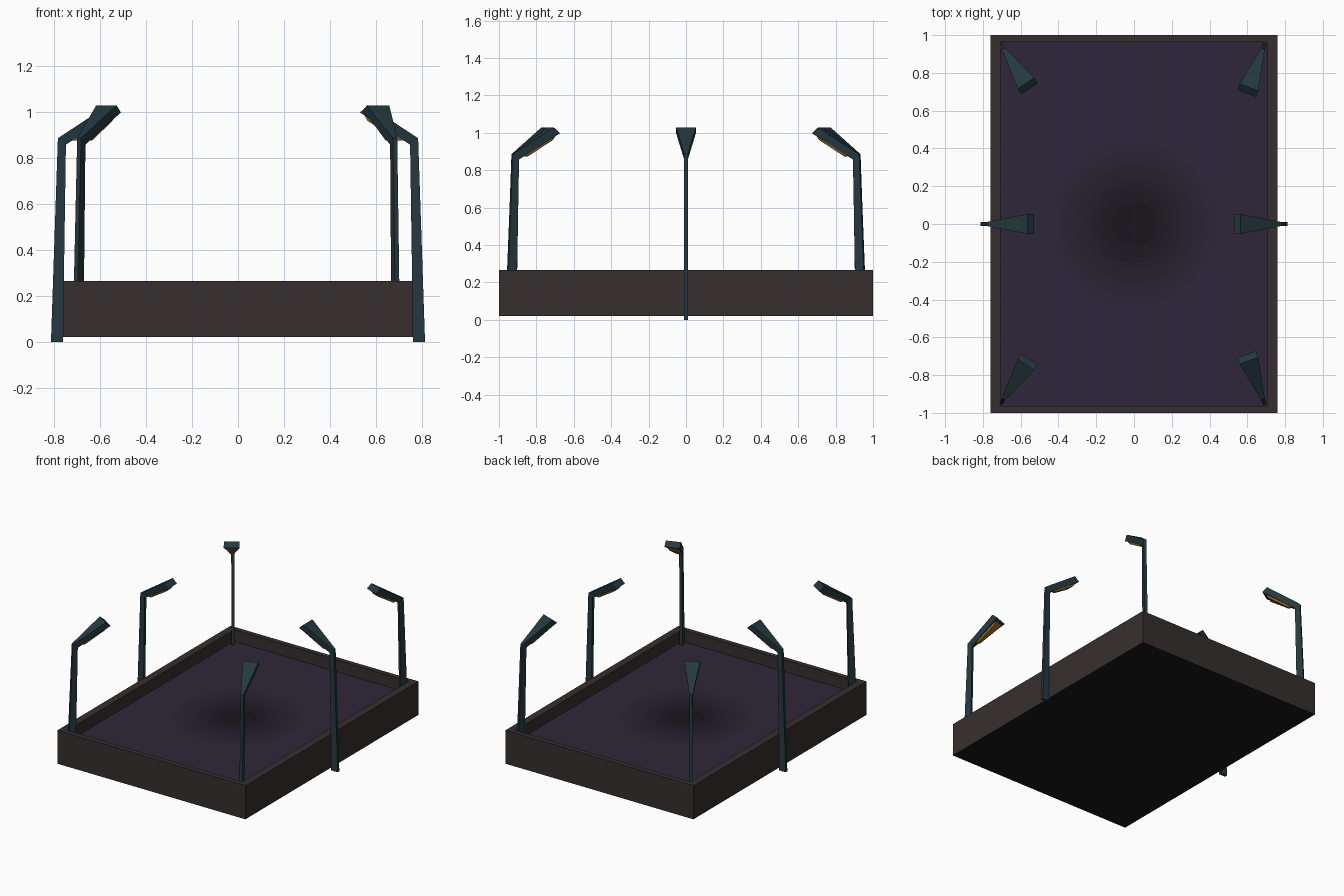
import bpy, bmesh
from math import cos, sin, pi, atan2, radians
from mathutils import Matrix

if "Cube" in bpy.data.objects:
    bpy.data.objects.remove(bpy.data.objects["Cube"])


def material(name, rgb):
    m = bpy.data.materials.new(name)
    m.diffuse_color = (*rgb, 1)
    m.use_nodes = True
    m.node_tree.nodes["Principled BSDF"].inputs["Base Color"].default_value = m.diffuse_color
    return m


def finish(name, bm, mats, matrix=Matrix(), recalc=True):
    if recalc:
        bmesh.ops.recalc_face_normals(bm, faces=bm.faces)
    me = bpy.data.meshes.new(name)
    bm.to_mesh(me)
    bm.free()
    for m in mats:
        me.materials.append(m)
    ob = bpy.data.objects.new(name, me)
    bpy.context.collection.objects.link(ob)
    ob.matrix_world = matrix
    return ob


def loft(bm, loops, start=True, end=True):
    """Skin closed point loops together and cap the chosen ends."""
    rings = [[bm.verts.new(p) for p in loop] for loop in loops]
    for a, b in zip(rings, rings[1:]):
        for i in range(len(a)):
            j = (i + 1) % len(a)
            bm.faces.new((a[i], a[j], b[j], b[i]))
    caps = []
    if start:
        caps.append(bm.faces.new(rings[0][::-1]))
    if end:
        caps.append(bm.faces.new(rings[-1]))
    return caps


brown = material("dark_brown", (0.037, 0.028, 0.028))
black = material("underside_black", (0.010, 0.009, 0.009))
teal = material("dark_teal", (0.018, 0.040, 0.050))
amber = material("amber", (0.30, 0.14, 0.02))

HX, HY = 0.76, 1.0
IX, IY, FLOOR = 0.706, 0.963, 0.18


# tray: outer wall, flat rim, inner wall, closed underside
def rect(x, y, z):
    return [(-x, -y, z), (x, -y, z), (x, y, z), (-x, y, z)]


bm = bmesh.new()
caps = loft(bm, [rect(HX, HY, 0.02), rect(HX, HY, 0.265),
                 rect(IX, IY, 0.265), rect(IX, IY, FLOOR)], end=False)
caps[0].material_index = 1
finish("tray", bm, [brown, black], recalc=False)

# floor: flat sheet, darkening in rings toward the middle
purple, dark = (0.027, 0.019, 0.041), (0.010, 0.008, 0.012)
radii = [0.12 + 0.03 * i for i in range(11)]
shades = []
for i in range(len(radii) + 1):
    t = i / len(radii)
    shades.append(material(f"floor_{i}", [d + (p - d) * t for d, p in zip(dark, purple)]))
corner = atan2(IY, IX)
angles = sorted([2 * pi * i / 32 for i in range(32)]
                + [corner, pi - corner, pi + corner, 2 * pi - corner])
rings = [[(r * cos(a), r * sin(a), FLOOR) for a in angles] for r in radii]
edge = []
for a in angles:
    k = min(IX / max(abs(cos(a)), 1e-6), IY / max(abs(sin(a)), 1e-6))
    edge.append((k * cos(a), k * sin(a), FLOOR))
bm = bmesh.new()
loft(bm, rings + [edge], end=False)
for n, f in enumerate(bm.faces):
    f.material_index = n // len(angles) + 1
bm.faces.ensure_lookup_table()
bm.faces[-1].material_index = 0
for f in bm.faces:
    f.normal_update()
    if f.normal.z < 0:
        f.normal_flip()
finish("floor", bm, shades, recalc=False)


# lamps: local x points from the back of the post toward the light
def section(outer, inner, w):
    return [(outer[0], -w, outer[1]), (inner[0], -w, inner[1]),
            (inner[0], w, inner[1]), (outer[0], w, outer[1])]


def lamp(tag, x, y, degrees, base):
    place = Matrix.Translation((x, y, 0)) @ Matrix.Rotation(radians(degrees), 4, 'Z')
    # tapered post bending into a flared head
    bm = bmesh.new()
    loft(bm, [section((0, base), (0.052, base), 0.01),
              section((0.030, 0.885), (0.065, 0.857), 0.01),
              section((0.248, 1.028), (0.283, 0.997), 0.0525)])
    finish("lamp_post_" + tag, bm, [teal], place)

    # amber panel bulging slightly from the underside of the head
    def under(t, drop, shrink):
        w = (0.01 + 0.0425 * t) * shrink
        px = 0.065 + 0.218 * t + drop * 0.54
        pz = 0.857 + 0.140 * t - drop * 0.84
        return [(px, -w, pz), (px, w, pz)]

    def panel(t0, t1, drop, shrink):
        a, b = under(t0, drop, shrink), under(t1, drop, shrink)
        return [a[0], b[0], b[1], a[1]]
    bm = bmesh.new()
    loft(bm, [panel(0.12, 0.93, -0.003, 0.82), panel(0.2, 0.82, 0.013, 0.65)])
    finish("lamp_light_" + tag, bm, [amber], place)


lamp("middle_left", -0.813, 0, 0, 0)
lamp("middle_right", 0.813, 0, 180, 0)
for s, end in ((1, "back"), (-1, "front")):
    lamp(end + "_left", -0.707, s * 0.953, -s * 57, 0.17)
    lamp(end + "_right", 0.693, s * 0.957, -s * 110, 0.17)
